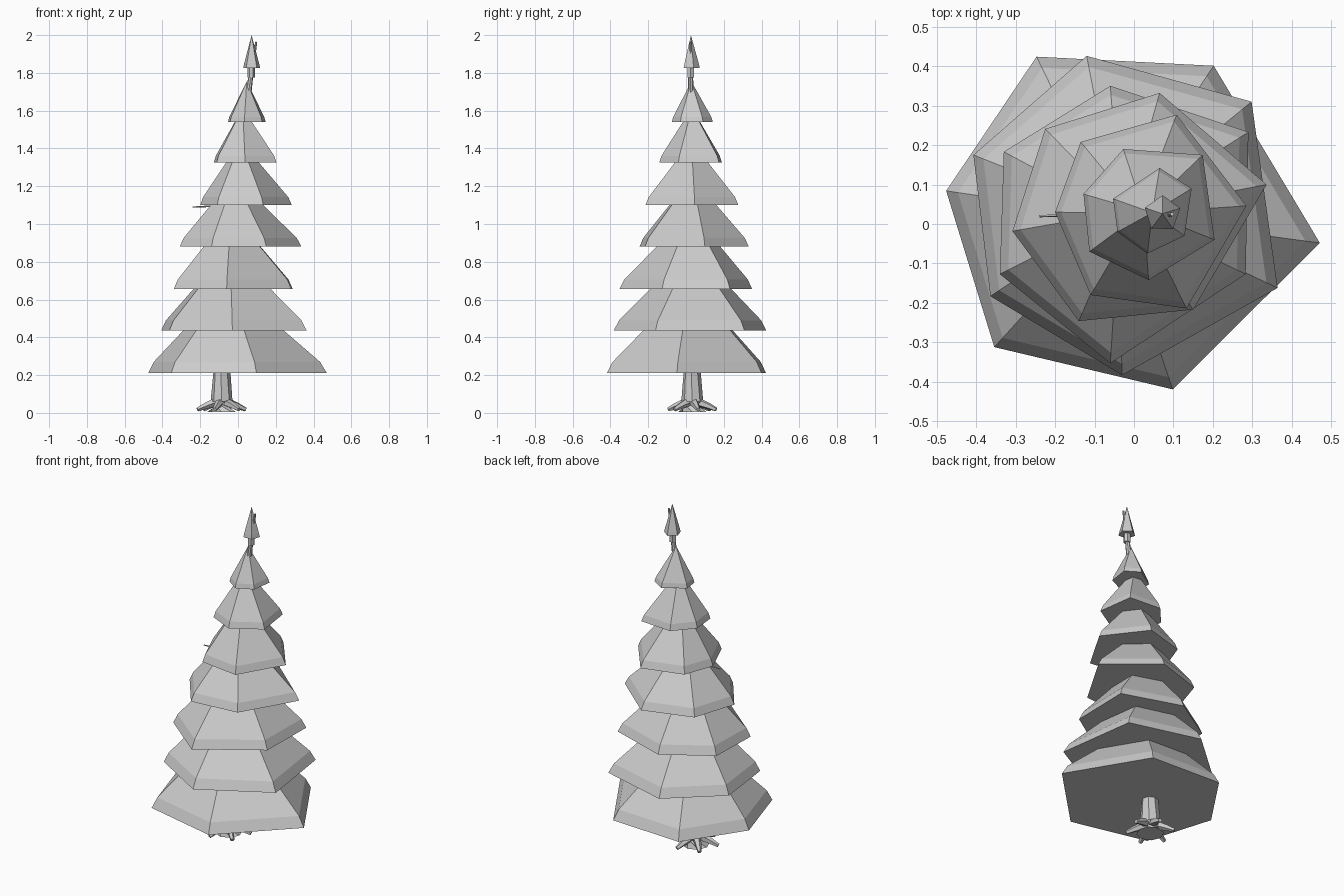
import bpy, bmesh
from math import cos, sin, tau
from mathutils import Vector

if "Cube" in bpy.data.objects:
    bpy.data.objects.remove(bpy.data.objects["Cube"])


def make_object(name, bm):
    bmesh.ops.recalc_face_normals(bm, faces=bm.faces)
    mesh = bpy.data.meshes.new(name)
    bm.to_mesh(mesh)
    bm.free()
    ob = bpy.data.objects.new(name, mesh)
    bpy.context.collection.objects.link(ob)
    return ob


def skirt(name, outline, z, height, rim=0.93, lift=0.125):
    """Foliage skirt: flat underside, short steep rim, then a slope to a point."""
    bm = bmesh.new()
    n = len(outline)
    c = sum((Vector(p) for p in outline), Vector((0, 0))) / n
    low = [bm.verts.new((x, y, z)) for x, y in outline]
    mid = []
    for p in outline:
        q = c.lerp(Vector(p), rim)
        mid.append(bm.verts.new((q.x, q.y, z + height * lift)))
    apex = bm.verts.new((c.x, c.y, z + height))
    bm.faces.new(low)
    for i in range(n):
        j = (i + 1) % n
        bm.faces.new((low[i], low[j], mid[j], mid[i]))
        bm.faces.new((mid[i], mid[j], apex))
    return make_object(name, bm)


def tube(name, path, radii, sides):
    """Faceted tapering limb along a path."""
    bm = bmesh.new()
    path = [Vector(p) for p in path]
    rings = []
    for i, p in enumerate(path):
        d = path[min(i + 1, len(path) - 1)] - path[max(i - 1, 0)]
        q = d.to_track_quat('Z', 'Y')
        rings.append([bm.verts.new(p + q @ Vector((radii[i] * cos(tau * k / sides),
                                                   radii[i] * sin(tau * k / sides), 0)))
                      for k in range(sides)])
    for a, b in zip(rings, rings[1:]):
        for k in range(sides):
            m = (k + 1) % sides
            bm.faces.new((a[k], a[m], b[m], b[k]))
    bm.faces.new(rings[0])
    bm.faces.new(rings[-1])
    return make_object(name, bm)


# Foliage skirts: base height, skirt height, uneven six-sided outline
tiers = [
    (0.21, 0.48, [(-.247, .424), (.202, .401), (.471, -.048), (.098, -.419), (-.354, -.312), (-.476, .084)]),
    (0.435, 0.44, [(-.12, .426), (.298, .31), (.364, -.162), (-.03, -.383), (-.364, -.183), (-.407, .175)]),
    (0.655, 0.41, [(-.06, .35), (.29, .233), (.283, -.127), (-.06, -.353), (-.34, -.127), (-.33, .183)]),
    (0.88, 0.37, [(.065, .332), (.336, .1), (.15, -.217), (-.14, -.246), (-.308, -.018), (-.225, .241)]),
    (1.10, 0.34, [(.108, .277), (.285, .046), (.133, -.214), (-.11, -.18), (-.2, .03), (-.135, .208)]),
    (1.325, 0.29, [(-.027, .19), (.174, .175), (.204, -.04), (.037, -.142), (-.113, -.07), (-.128, .076)]),
    (1.54, 0.215, [(.065, .142), (.146, .09), (.128, -.03), (.034, -.075), (-.042, -.02), (-.053, .064)]),
]
for i, (z, h, outline) in enumerate(tiers):
    skirt(f"foliage_tier_{i + 1}", outline, z, h)

# Leaning trunk, its thin end passing out of the treetop
tube("trunk",
     [(-.087, .033, .005), (-.087, .033, .06), (-.085, .033, .21), (-.06, .03, .6),
      (-.01, .028, 1.1), (.045, .025, 1.6), (.072, .025, 1.82), (.097, .025, 1.965)],
     [.075, .058, .046, .038, .03, .017, .012, .005], 8)

# Roots spreading from the trunk foot
for k in range(6):
    a = tau * k / 6 + 0.25
    u = Vector((cos(a), sin(a), 0))
    foot = Vector((-.087, .033, 0))
    tube(f"root_{k + 1}",
         [foot + u * .03 + Vector((0, 0, .058)), foot + u * .085 + Vector((0, 0, .038)),
          foot + u * .132 + Vector((0, 0, .018))],
         [.024, .018, .011], 5)

# Treetop tuft on a small collar
tip = [(.072 + .047 * cos(tau * k / 5 + .3), .026 + .047 * sin(tau * k / 5 + .3)) for k in range(5)]
skirt("treetop", tip, 1.825, 0.175, rim=0.9)
tube("treetop_collar", [(.07, .025, 1.775), (.07, .025, 1.84)], [.02, .02], 6)

# Dead twig showing below the fifth tier
tube("twig", [(0, .028, 1.10), (-.24, .02, 1.09)], [.008, .003], 5)
